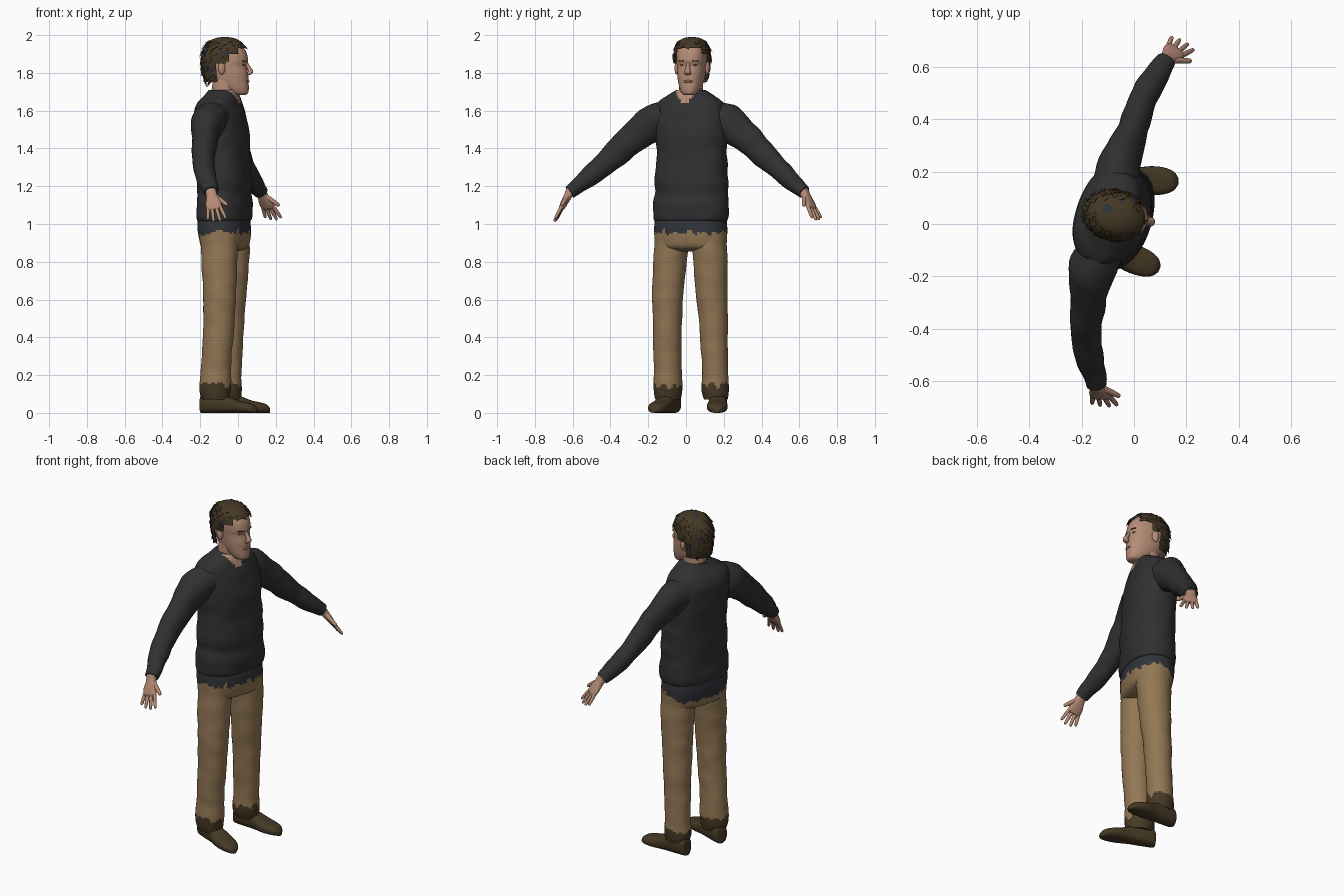
import bpy, bmesh, math, random
from mathutils import Vector, Matrix, noise

random.seed(4)
if "Cube" in bpy.data.objects:
    bpy.data.objects.remove(bpy.data.objects["Cube"])


def material(name, rgb):
    m = bpy.data.materials.new(name)
    m.use_nodes = True
    m.diffuse_color = (*rgb, 1)
    m.node_tree.nodes["Principled BSDF"].inputs["Base Color"].default_value = (*rgb, 1)
    return m


SKIN = material("skin", (0.46, 0.26, 0.18))
LIPS = material("lip brown", (0.30, 0.13, 0.09))
KNIT = material("charcoal knit", (0.030, 0.030, 0.032))
NAVY = material("dark slate", (0.030, 0.034, 0.042))
TAN = material("tan cloth", (0.29, 0.185, 0.09))
BROWN = material("dark brown", (0.060, 0.040, 0.018))
UP = Vector((0, 0, 1))


def heading(deg):
    """Forward and left directions for a turn away from +x."""
    t = math.radians(deg)
    return Vector((math.cos(t), -math.sin(t), 0)), Vector((math.sin(t), math.cos(t), 0))


FWD, LEFT = heading(17)
HFWD, HLEFT = heading(10)
HEAD = Vector((-0.06, 0.03, 0))


def finish(name, bm, mats, rule=None):
    bmesh.ops.recalc_face_normals(bm, faces=bm.faces)
    for f in bm.faces:
        f.smooth = True
        if rule:
            f.material_index = rule(f.calc_center_median())
    me = bpy.data.meshes.new(name)
    bm.to_mesh(me)
    bm.free()
    me.set_sharp_from_angle(angle=math.radians(50))
    for m in mats:
        me.materials.append(m)
    ob = bpy.data.objects.new(name, me)
    bpy.context.collection.objects.link(ob)
    return ob


def smooth_rings(rings, steps):
    """Catmull-Rom interpolation of (x, y, z, half width, half depth)."""
    out = []
    for i in range(len(rings) - 1):
        p = [rings[max(i - 1, 0)], rings[i], rings[i + 1], rings[min(i + 2, len(rings) - 1)]]
        for k in range(steps):
            t = k / steps
            out.append([0.5 * (2 * b + (c - a) * t + (2 * a - 5 * b + 4 * c - d) * t * t
                        + (3 * b - a - 3 * c + d) * t ** 3) for a, b, c, d in zip(*p)])
    return out + [list(rings[-1])]


def loft(name, rings, side, mats, rule=None, axis=None, seg=32, steps=5, power=2.0,
         ripple=0.0, remove=None):
    rows = smooth_rings(rings, steps)
    bm = bmesh.new()
    loops = []
    for i, r in enumerate(rows):
        c = Vector(r[:3])
        t = axis or (Vector(rows[min(i + 1, len(rows) - 1)][:3]) - Vector(rows[max(i - 1, 0)][:3])).normalized()
        u = (side - t * side.dot(t)).normalized()
        v = t.cross(u)
        loop = []
        for k in range(seg):
            ca, sa = math.cos(math.tau * k / seg), math.sin(math.tau * k / seg)
            e = 2 / power
            off = (u * math.copysign(abs(ca) ** e, ca) * max(r[3], 0.002)
                   + v * math.copysign(abs(sa) ** e, sa) * max(r[4], 0.002))
            if ripple:
                off *= 1 + ripple * noise.noise((c + off * 0.6) * 14)
            loop.append(bm.verts.new(c + off))
        loops.append(loop)
    for a, b in zip(loops, loops[1:]):
        for k in range(seg):
            bm.faces.new((a[k], a[k - 1], b[k - 1], b[k]))
    bm.faces.new(loops[0])
    bm.faces.new(loops[-1])
    if remove:
        bmesh.ops.delete(bm, geom=[f for f in bm.faces if remove(f.calc_center_median())], context='FACES')
    return finish(name, bm, mats, rule)


def ellipsoid(name, loc, size, mat, turn=-10):
    bm = bmesh.new()
    bmesh.ops.create_uvsphere(bm, u_segments=16, v_segments=10, radius=1, matrix=Matrix.Translation(loc)
                              @ Matrix.Rotation(math.radians(turn), 4, 'Z') @ Matrix.Diagonal((*size, 1)))
    return finish(name, bm, [mat])


def ragged(p, amount):
    return amount * noise.noise(Vector((p.x, p.y, 0)) * 38)


# Sweater, with the skin showing in the neckline
def neckline(p):
    q = p - Vector((-0.08, 0.02, 0))
    return int(q.dot(FWD) > 0.03 and p.z > 1.625 + abs(q.dot(LEFT)) * 1.25)


loft("sweater", [(-0.075, 0.025, 1.015, 0.190, 0.122), (-0.072, 0.025, 1.03, 0.200, 0.134),
                 (-0.070, 0.027, 1.10, 0.203, 0.138), (-0.072, 0.028, 1.16, 0.196, 0.132),
                 (-0.072, 0.028, 1.22, 0.198, 0.135), (-0.078, 0.030, 1.36, 0.188, 0.132),
                 (-0.085, 0.030, 1.48, 0.192, 0.136), (-0.095, 0.028, 1.58, 0.190, 0.126),
                 (-0.095, 0.025, 1.64, 0.178, 0.108), (-0.085, 0.025, 1.68, 0.125, 0.088),
                 (-0.080, 0.025, 1.71, 0.076, 0.072)],
     LEFT, [KNIT, SKIN], neckline, axis=UP, seg=64, steps=7, power=2.3, ripple=0.035)

# Hips: ragged shirt tail above the trousers
def tail(p):
    back = -(p - Vector((-0.07, 0.025, 0))).dot(FWD)
    return int(p.z > 0.955 - 0.28 * max(back, 0) + ragged(p, 0.035))


loft("hips", [(-0.075, 0.025, 1.05, 0.190, 0.125), (-0.073, 0.025, 0.98, 0.196, 0.130),
              (-0.070, 0.025, 0.92, 0.194, 0.124), (-0.070, 0.025, 0.875, 0.184, 0.108),
              (-0.070, 0.025, 0.855, 0.12, 0.06)],
     LEFT, [TAN, NAVY], tail, axis=UP, seg=96, steps=6, power=2.3)

# Legs with ragged dark cuffs, and shoes
LEGS = {
    "right": [(-0.100, -0.075, 0.95, 0.092, 0.105), (-0.098, -0.084, 0.80, 0.089, 0.094),
              (-0.098, -0.097, 0.60, 0.081, 0.086), (-0.105, -0.098, 0.40, 0.075, 0.080),
              (-0.118, -0.095, 0.22, 0.073, 0.080), (-0.120, -0.095, 0.12, 0.076, 0.082),
              (-0.118, -0.095, 0.07, 0.066, 0.074)],
    "left": [(-0.038, 0.122, 0.95, 0.094, 0.102), (-0.034, 0.128, 0.80, 0.091, 0.094),
             (-0.040, 0.139, 0.60, 0.082, 0.082), (-0.047, 0.148, 0.40, 0.073, 0.075),
             (-0.053, 0.154, 0.22, 0.069, 0.072), (-0.055, 0.156, 0.12, 0.072, 0.076),
             (-0.053, 0.158, 0.07, 0.062, 0.068)],
}
SHOES = {"right": (Vector((-0.195, -0.060, 0)), Vector((0.098, -0.172, 0))),
         "left": (Vector((-0.132, 0.172, 0)), Vector((0.170, 0.163, 0)))}
SHOE_PROFILE = [(0.0, 0.025, 0.035), (0.04, 0.042, 0.05), (0.25, 0.048, 0.052), (0.45, 0.048, 0.046),
                (0.65, 0.055, 0.034), (0.82, 0.051, 0.028), (0.94, 0.036, 0.022), (1.0, 0.012, 0.012)]
for who, rings in LEGS.items():
    loft(who + "_leg", rings, LEFT, [TAN, BROWN], lambda p: int(p.z < 0.148 + ragged(p, 0.03)),
         axis=UP, seg=48, steps=10, ripple=0.05)
    heel, toe = SHOES[who]
    way = (toe - heel).normalized()
    loft(who + "_shoe", [(*(heel.lerp(toe, s).xy), h, w, h) for s, w, h in SHOE_PROFILE],
         UP.cross(way), [BROWN], axis=way, power=2.5)

# Sleeves and hands
ARMS = {
    "right": ([(-0.120, -0.09, 1.575, 0.085, 0.085), (-0.160, -0.17, 1.535, 0.088, 0.098),
               (-0.172, -0.28, 1.455, 0.070, 0.082), (-0.184, -0.39, 1.355, 0.061, 0.066),
               (-0.175, -0.50, 1.260, 0.055, 0.055), (-0.150, -0.58, 1.195, 0.044, 0.041),
               (-0.143, -0.615, 1.168, 0.038, 0.035)],
              Vector((0.035, -0.09, -0.17)), Vector((1, -0.1, 0))),
    "left": ([(-0.080, 0.13, 1.575, 0.085, 0.085), (-0.058, 0.22, 1.535, 0.080, 0.098),
              (-0.020, 0.32, 1.455, 0.062, 0.080), (0.014, 0.42, 1.360, 0.055, 0.066),
              (0.055, 0.52, 1.265, 0.052, 0.055), (0.102, 0.595, 1.195, 0.044, 0.041),
              (0.122, 0.625, 1.168, 0.038, 0.035)],
             Vector((0.08, 0.085, -0.17)), Vector((0.85, -0.5, 0))),
}


def digit(name, base, way, length, r, side):
    loft(name, [(*(base + way * length * s), r * k, r * k) for s, k in
                ((0, 1), (0.5, 0.95), (0.9, 0.75), (1, 0.3))], side, [SKIN], seg=10, steps=3)


for who, (rings, way, thumb) in ARMS.items():
    loft(who + "_sleeve", rings, Vector((1, 0, 0)), [KNIT], seg=36, steps=8, ripple=0.10)
    d = way.normalized()
    t = (thumb - d * thumb.dot(d)).normalized()
    wrist = Vector(rings[-1][:3]) - d * 0.015
    loft(who + "_palm", [(*(wrist + d * s), a, b) for s, a, b in
                         ((0, 0.029, 0.026), (0.04, 0.030, 0.021), (0.08, 0.041, 0.018),
                          (0.11, 0.040, 0.014), (0.122, 0.030, 0.008))], t, [SKIN], power=2.5, seg=20)
    for i, (across, length) in enumerate(((-0.032, 0.066), (-0.011, 0.082), (0.011, 0.088), (0.032, 0.08))):
        digit(f"{who}_finger_{i + 1}", wrist + d * 0.108 + t * across,
              (d + t * across * 7).normalized(), length, 0.0100, t)
    digit(who + "_thumb", wrist + d * 0.045 + t * 0.02, (d + t * 0.8).normalized(), 0.085, 0.0125, t)


# Neck and head: (height, front, back, half width) along the gaze
def skull(table):
    return [(*((HEAD + HFWD * (f + b) / 2).xy), z, w, (f - b) / 2) for z, f, b, w in table]


loft("neck", [(-0.085, 0.025, 1.62, 0.068, 0.070), (-0.075, 0.026, 1.70, 0.064, 0.066),
              (-0.065, 0.028, 1.78, 0.064, 0.066)], HLEFT, [SKIN], axis=UP)
loft("head", skull([(1.682, 0.095, 0.035, 0.018), (1.69, 0.113, 0.015, 0.038), (1.715, 0.118, -0.03, 0.054),
                    (1.75, 0.117, -0.075, 0.066), (1.79, 0.116, -0.10, 0.073), (1.835, 0.107, -0.11, 0.077),
                    (1.865, 0.114, -0.115, 0.079), (1.91, 0.104, -0.11, 0.078), (1.95, 0.075, -0.09, 0.066),
                    (1.975, 0.03, -0.05, 0.035)]), HLEFT, [SKIN], axis=UP, power=2.2)


def face_at(s, across, z):
    return HEAD + HFWD * s + HLEFT * across + UP * z


loft("nose", [(*face_at(s, 0, z), w, b) for s, z, w, b in
              ((0.100, 1.862, 0.009, 0.010), (0.115, 1.835, 0.010, 0.011), (0.128, 1.812, 0.015, 0.014),
               (0.124, 1.796, 0.018, 0.014), (0.112, 1.788, 0.011, 0.008))],
     HLEFT, [SKIN], axis=UP, seg=16)
ellipsoid("mouth", face_at(0.114, 0, 1.755), (0.008, 0.025, 0.007), LIPS)
for who, m in (("right", -1), ("left", 1)):
    ellipsoid(who + "_ear", face_at(-0.012, 0.083 * m, 1.825), (0.019, 0.011, 0.034), SKIN, -10 - 20 * m)
    ellipsoid(who + "_eye", face_at(0.093, 0.033 * m, 1.842), (0.009, 0.012, 0.004), BROWN, -10 + 25 * m)
    ellipsoid(who + "_brow", face_at(0.101, 0.035 * m, 1.863), (0.008, 0.020, 0.004), BROWN, -10 + 22 * m)


# Hair cap, open at the face and round the ears, with slate patches
def bare(p):
    q = p - HEAD
    s = q.dot(HFWD)
    limit = 0.2 if p.z > 1.935 else 0.065 if p.z > 1.90 else 0.022 if p.z > 1.86 else 0.008 if p.z > 1.81 else -0.04
    ear = abs(s + 0.012) < 0.022 and p.z < 1.85
    return s > limit + ragged(p, 0.02) or ear or p.z < 1.75


def patch(p):
    return int(noise.noise(p * 24) > 0.33)


HAIR = [(1.73, 0.06, -0.095, 0.068), (1.76, 0.09, -0.115, 0.080), (1.80, 0.10, -0.128, 0.088),
        (1.85, 0.108, -0.134, 0.096), (1.90, 0.110, -0.132, 0.098), (1.94, 0.100, -0.118, 0.088),
        (1.97, 0.070, -0.09, 0.066), (1.985, 0.035, -0.055, 0.040), (1.99, 0.0, -0.02, 0.01)]
cap = loft("hair", skull(HAIR), HLEFT, [BROWN, NAVY], patch, axis=UP, seg=56, steps=5, ripple=0.04, remove=bare)

# Loose pointed locks lying over the cap
bm = bmesh.new()
for poly in random.sample(list(cap.data.polygons), 150):
    n, c = poly.normal.copy(), poly.center.copy()
    if c.z > 1.972:
        continue
    flow = -UP * 0.8 - HFWD * 0.5 + HLEFT * random.uniform(-0.4, 0.4)
    flow = (flow - n * flow.dot(n)).normalized() + n * random.uniform(0.1, 0.35)
    flow.normalize()
    size = random.uniform(0.028, 0.05) if (c - HEAD).dot(HFWD) < -0.03 else 0.024
    turn = Matrix((n.cross(flow).normalized(), flow.cross(n.cross(flow)).normalized(), flow)).transposed().to_4x4()
    bmesh.ops.create_cone(bm, cap_ends=True, segments=6, radius1=0.012, radius2=0.0, depth=size,
                          matrix=Matrix.Translation(c + flow * size * 0.35) @ turn @ Matrix.Diagonal((1, 0.45, 1, 1)))
finish("hair_locks", bm, [BROWN, NAVY], patch)
